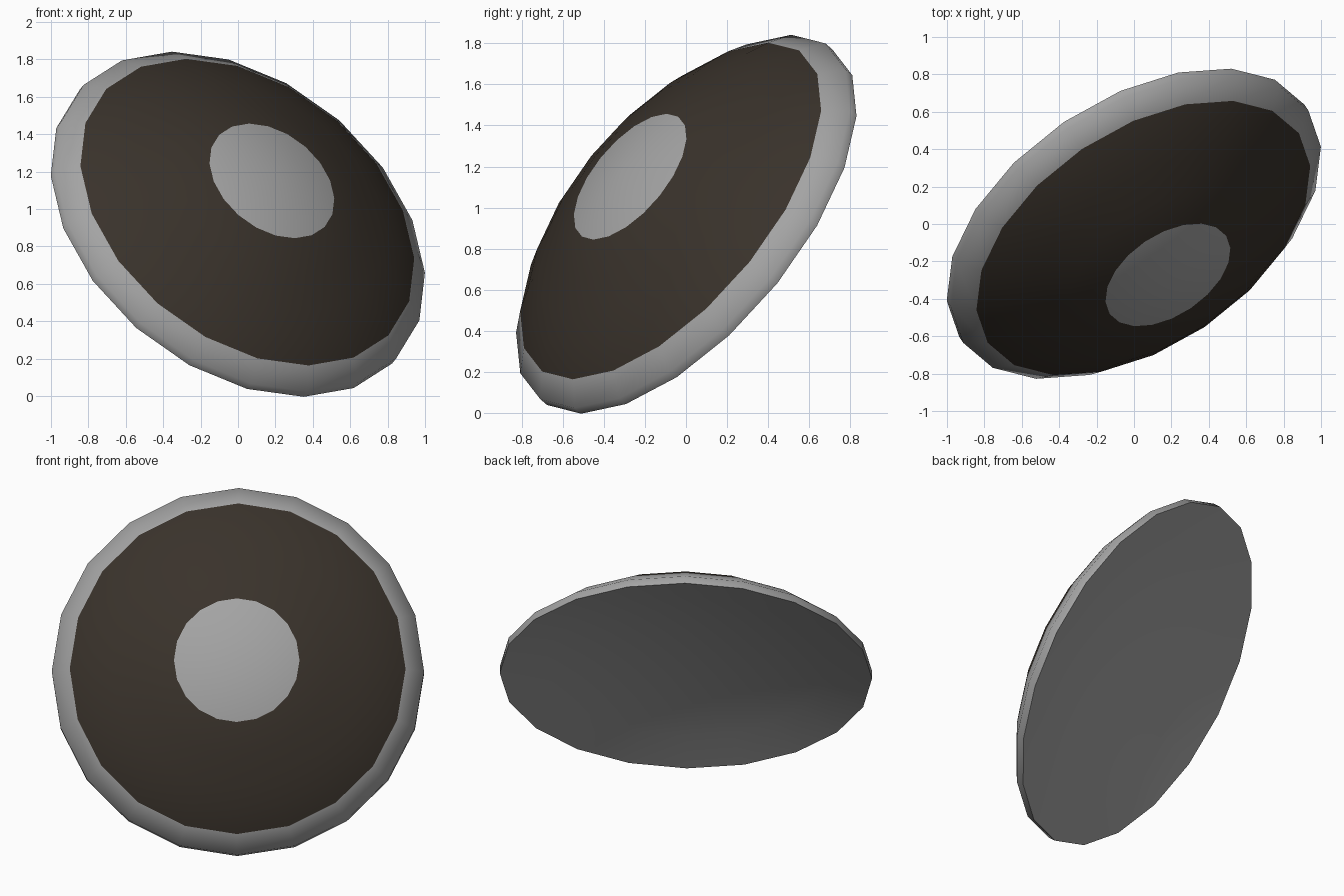
import bpy, bmesh, math
from mathutils import Matrix, Vector

if "Cube" in bpy.data.objects:
    bpy.data.objects.remove(bpy.data.objects["Cube"])

SIDES = 20
PHASE = math.radians(3.5)


def material(name, rgb):
    m = bpy.data.materials.new(name)
    m.diffuse_color = (*rgb, 1)
    m.use_nodes = True
    m.node_tree.nodes["Principled BSDF"].inputs["Base Color"].default_value = m.diffuse_color
    return m


grey = material("grey metal", (0.37, 0.37, 0.37))
brown = material("dark brown", (0.041, 0.032, 0.024))

# Profile from back centre round the rim to boss: (radius, height, material of band above)
DISH = 0.16
PROFILE = [(r, -0.026 + DISH * (1 - (r / 1.112) ** 2), 0)
           for r in (0.28, 0.56, 0.84)]
PROFILE += [
    (1.112, -0.026, 0),  # rim wall
    (1.112, 0.022, 0),   # rim band
    (1.003, 0.11, 1),    # dark field
    (0.88, 0.188, 1),
    (0.75, 0.255, 1),
    (0.56, 0.335, 1),
    (0.375, 0.400, 0),   # centre boss
]
APEX = 0.455

bm = bmesh.new()
rings = []
for r, h, _ in PROFILE:
    rings.append([bm.verts.new((r * math.cos(PHASE + math.tau * i / SIDES),
                                r * math.sin(PHASE + math.tau * i / SIDES), h))
                  for i in range(SIDES)])

# Dished back, rim and domed front
for k in range(len(rings) - 1):
    a, b = rings[k], rings[k + 1]
    for i in range(SIDES):
        j = (i + 1) % SIDES
        f = bm.faces.new((a[i], a[j], b[j], b[i]))
        f.material_index = PROFILE[k][2]
tip = bm.verts.new((0, 0, APEX))
hollow = bm.verts.new((0, 0, DISH - 0.026))
for i in range(SIDES):
    j = (i + 1) % SIDES
    bm.faces.new((rings[-1][i], rings[-1][j], tip))
    bm.faces.new((rings[0][j], rings[0][i], hollow))

# Lean the disc so its dome faces front right and upward
n = Vector((0.453, -0.68, 0.576)).normalized()
u = (Vector((1, 0, 0)) - n * n.x).normalized()
v = n.cross(u)
tilt = Matrix((u, v, n)).transposed().to_4x4()
bm.transform(Matrix.Translation((0, 0, 0.92)) @ tilt)

mesh = bpy.data.meshes.new("round_shield")
bm.to_mesh(mesh)
bm.free()
mesh.materials.append(grey)
mesh.materials.append(brown)
shield = bpy.data.objects.new("round_shield", mesh)
bpy.context.collection.objects.link(shield)

# Smooth dome, sharp back edge
bpy.context.view_layer.objects.active = shield
shield.select_set(True)
bpy.ops.object.shade_smooth_by_angle(angle=math.radians(60))
